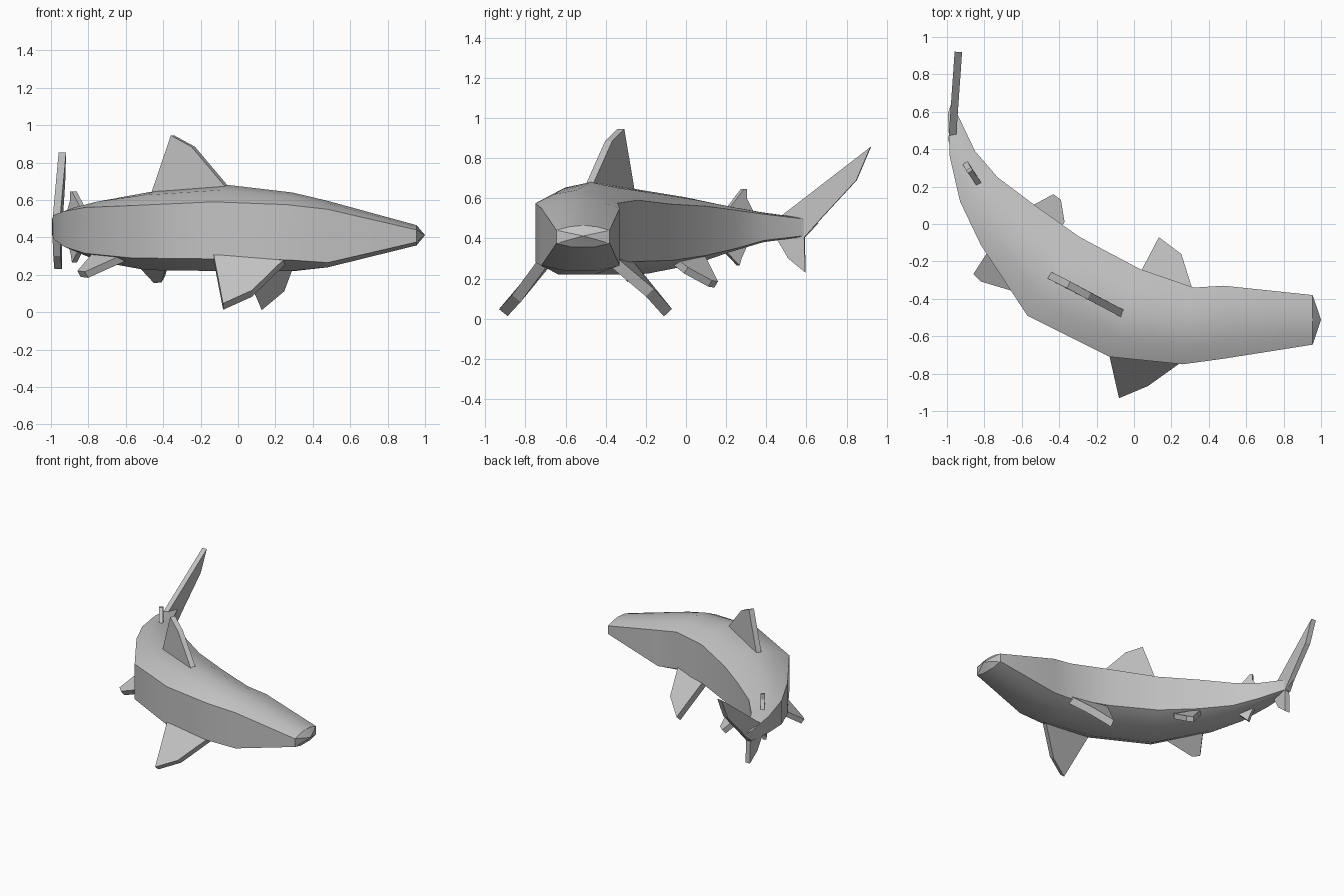
import bpy, bmesh, math
from mathutils import Vector

cube = bpy.data.objects.get("Cube")
if cube:
    bpy.data.objects.remove(cube)

GREY = (0.55, 0.55, 0.55, 1)
skin = bpy.data.materials.new("grey skin")
skin.use_nodes = True
skin.diffuse_color = GREY
skin.node_tree.nodes["Principled BSDF"].inputs["Base Color"].default_value = GREY


def add_object(name, bm):
    bmesh.ops.recalc_face_normals(bm, faces=bm.faces)
    mesh = bpy.data.meshes.new(name)
    bm.to_mesh(mesh)
    bm.free()
    mesh.materials.append(skin)
    obj = bpy.data.objects.new(name, mesh)
    bpy.context.collection.objects.link(obj)
    return obj


# Body: each station has the right flank (x, y), the left flank (x, y),
# then heights of back, upper flank edge, lower flank edge and belly
STATIONS = [
    ((.955, -.645), (.955, -.38), .465, .44, .375, .357),
    ((.48, -.72), (.48, -.33), .595, .55, .265, .24),
    ((.26, -.75), (.32, -.34), .64, .575, .28, .22),
    ((-.13, -.71), (.03, -.24), .68, .59, .285, .22),
    ((-.57, -.49), (-.29, -.07), .65, .57, .29, .225),
    ((-.82, -.11), (-.53, .10), .605, .56, .315, .27),
    ((-.93, .12), (-.73, .25), .565, .54, .35, .33),
    ((-.985, .36), (-.85, .39), .53, .52, .39, .38),
    ((-.995, .59), (-.95, .60), .50, .495, .415, .41),
]


def section(right, left, back, upper, lower, belly):
    """Closed cross-section: flat flanks, arched back, flattened belly."""
    arch = upper + .7 * (back - upper)
    outline = [(0, lower), (0, upper), (.23, arch), (.5, back), (.77, arch),
               (1, upper), (1, lower), (.72, belly), (.28, belly)]
    a, b = Vector(right), Vector(left)
    return [(*a.lerp(b, t), z) for t, z in outline]


bm = bmesh.new()
rings = [[bm.verts.new(p) for p in section(*s)] for s in STATIONS]
for ring, after in zip(rings, rings[1:]):
    for i in range(len(ring)):
        j = (i + 1) % len(ring)
        bm.faces.new((ring[i], ring[j], after[j], after[i]))
for ring, point in ((rings[0], (1, -.512, .412)), (rings[-1], (-.972, .66, .475))):
    tip = bm.verts.new(point)
    for i in range(len(ring)):
        bm.faces.new((ring[i], ring[(i + 1) % len(ring)], tip))
body = add_object("body", bm)
bpy.context.view_layer.objects.active = body
body.select_set(True)
bpy.ops.object.shade_smooth_by_angle(angle=math.radians(32))


# Fins: flat-faced plates of constant thickness
def fin(name, outline, thickness):
    bm = bmesh.new()
    face = bm.faces.new([bm.verts.new(p) for p in outline])
    face.normal_update()
    shift = face.normal * thickness
    bmesh.ops.translate(bm, verts=bm.verts, vec=-shift / 2)
    extruded = bmesh.ops.extrude_face_region(bm, geom=[face], use_keep_orig=True)
    moved = [v for v in extruded["geom"] if isinstance(v, bmesh.types.BMVert)]
    bmesh.ops.translate(bm, verts=moved, vec=shift)
    add_object(name, bm)


fin("dorsal_fin", [(-.05, -.485, .66), (-.24, -.385, .885), (-.35, -.325, .945),
                   (-.46, -.27, .62)], .04)
fin("right_pectoral_fin", [(-.13, -.69, .29), (-.08, -.91, .03), (.075, -.845, .10),
                           (.25, -.72, .27)], .055)
fin("left_pectoral_fin", [(.02, -.30, .29), (.13, -.09, .03), (.25, -.18, .13),
                          (.31, -.37, .29)], .055)
fin("right_pelvic_fin", [(-.61, -.36, .29), (-.81, -.30, .20), (-.85, -.26, .205),
                         (-.76, -.12, .31)], .04)
fin("left_pelvic_fin", [(-.42, -.05, .28), (-.38, .00, .24), (-.40, .12, .175),
                        (-.44, .15, .17), (-.57, .08, .31)], .04)
fin("second_dorsal_fin", [(-.82, .20, .54), (-.875, .28, .645), (-.885, .295, .645),
                          (-.885, .295, .60), (-.905, .33, .53)], .03)
fin("anal_fin", [(-.82, .16, .37), (-.875, .26, .265), (-.88, .27, .30),
                 (-.90, .31, .39)], .03)

# Tail fin: both lobes in one upright plate leaning slightly inward
TAIL = [(.46, .50), (.92, .855), (.85, .69), (.67, .495), (.59, .405),
        (.595, .23), (.51, .30), (.44, .42)]
fin("tail_fin", [(-.972 + .07 * (y - .45), y, z) for y, z in TAIL], .04)
